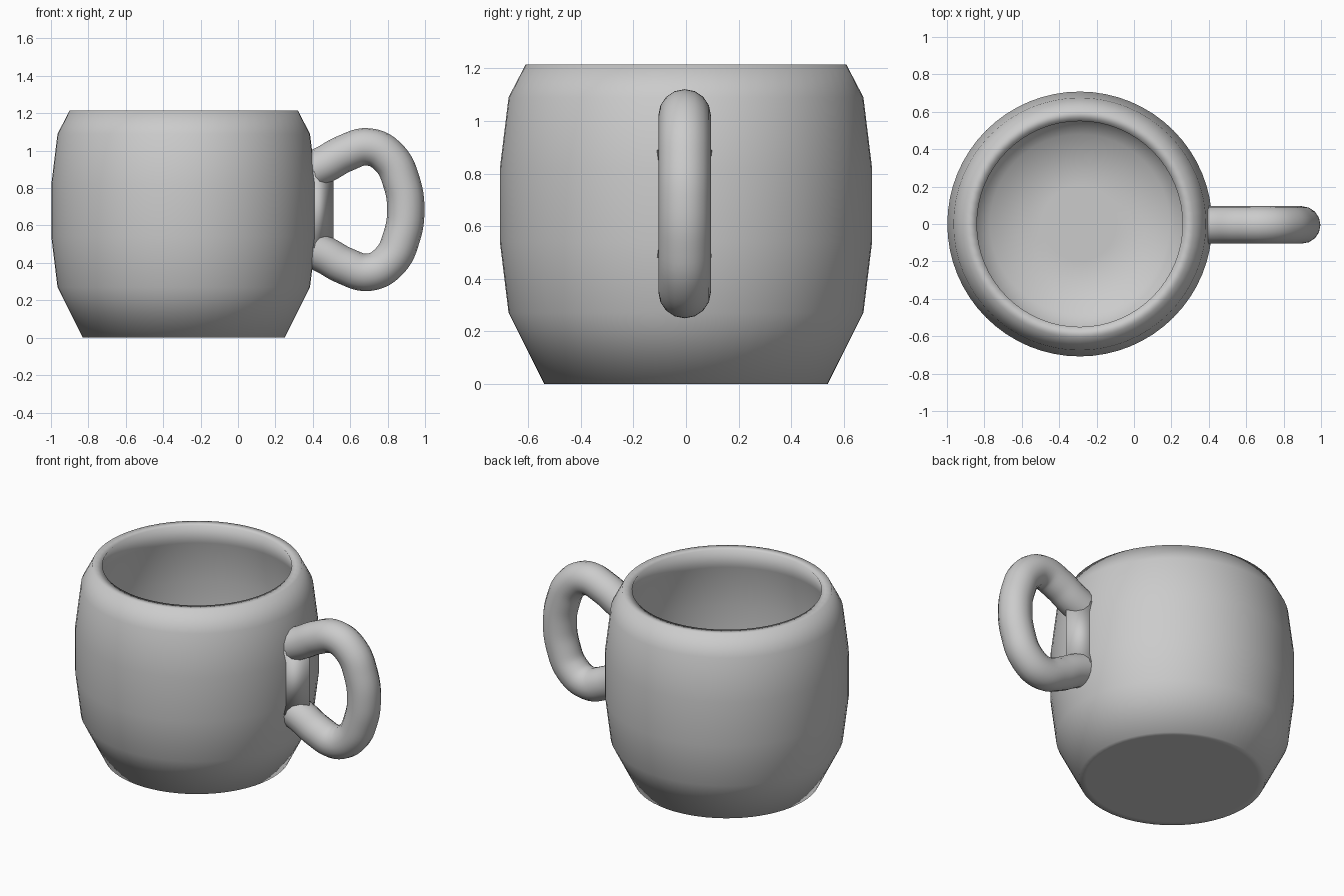
import bpy, bmesh, math

if "Cube" in bpy.data.objects:
    bpy.data.objects.remove(bpy.data.objects["Cube"])

CX = -0.29          # body axis
MID = 0.685         # handle mid height

clay = bpy.data.materials.new("plain_grey")
clay.diffuse_color = (0.6, 0.6, 0.6, 1)
clay.use_nodes = True
clay.node_tree.nodes["Principled BSDF"].inputs["Base Color"].default_value = clay.diffuse_color


def add_object(name, bm):
    bmesh.ops.recalc_face_normals(bm, faces=bm.faces[:])
    me = bpy.data.meshes.new(name)
    bm.to_mesh(me)
    bm.free()
    me.materials.append(clay)
    ob = bpy.data.objects.new(name, me)
    bpy.context.collection.objects.link(ob)
    for p in me.polygons:
        p.use_smooth = True
    return ob


def lathe(name, profile, sides=64):
    bm = bmesh.new()
    rings = []
    for r, z in profile:
        rings.append([bm.verts.new((CX + r * math.cos(2 * math.pi * i / sides),
                                    r * math.sin(2 * math.pi * i / sides), z))
                      for i in range(sides)])
    for a, b in zip(rings, rings[1:]):
        for i in range(sides):
            j = (i + 1) % sides
            bm.faces.new((a[i], a[j], b[j], b[i]))
    bm.faces.new(rings[0])
    bm.faces.new(rings[-1])
    return add_object(name, bm)


# Barrel-shaped cup: outside, rim, then inside down to the floor
lathe("mug_body", [
    (0.50, 0), (0.54, 0), (0.675, 0.27), (0.708, 0.54), (0.708, 0.82),
    (0.675, 1.09), (0.61, 1.215), (0.55, 1.213), (0.595, 1.08), (0.63, 0.82),
    (0.63, 0.54), (0.595, 0.27), (0.48, 0.07), (0.2, 0.07)])

# Handle: round tube swept along a D-shaped path, mirrored about its middle
half = [(0.37, 0.885), (0.46, 0.925), (0.57, 0.985), (0.70, 1.02),
        (0.81, 0.96), (0.875, 0.83)]
path = half + [(0.897, MID)] + [(x, 2 * MID - z) for x, z in reversed(half)]
cu = bpy.data.curves.new("handle", 'CURVE')
cu.dimensions = '3D'
cu.bevel_depth = 0.1
cu.bevel_resolution = 6
cu.use_fill_caps = True
cu.resolution_u = 6
sp = cu.splines.new('BEZIER')
sp.bezier_points.add(len(path) - 1)
for p, (x, z) in zip(sp.bezier_points, path):
    p.co = (x, -0.005, z)
    p.handle_left_type = p.handle_right_type = 'AUTO'
sp.use_smooth = True
cu.materials.append(clay)
handle = bpy.data.objects.new("handle", cu)
bpy.context.collection.objects.link(handle)
bpy.context.view_layer.objects.active = handle
handle.select_set(True)
bpy.ops.object.convert(target='MESH')
for p in handle.data.polygons:
    p.use_smooth = True

# Wedge of material on the body between the two handle roots
bm = bmesh.new()
ends = [[bm.verts.new((x, y, z)) for x, y in ((0.38, -0.13), (0.51, -0.005), (0.38, 0.12))]
        for z in (0.48, 0.89)]
for i in range(3):
    j = (i + 1) % 3
    bm.faces.new((ends[0][i], ends[0][j], ends[1][j], ends[1][i]))
bm.faces.new(ends[0])
bm.faces.new(ends[1])
add_object("handle_root_web", bm)
